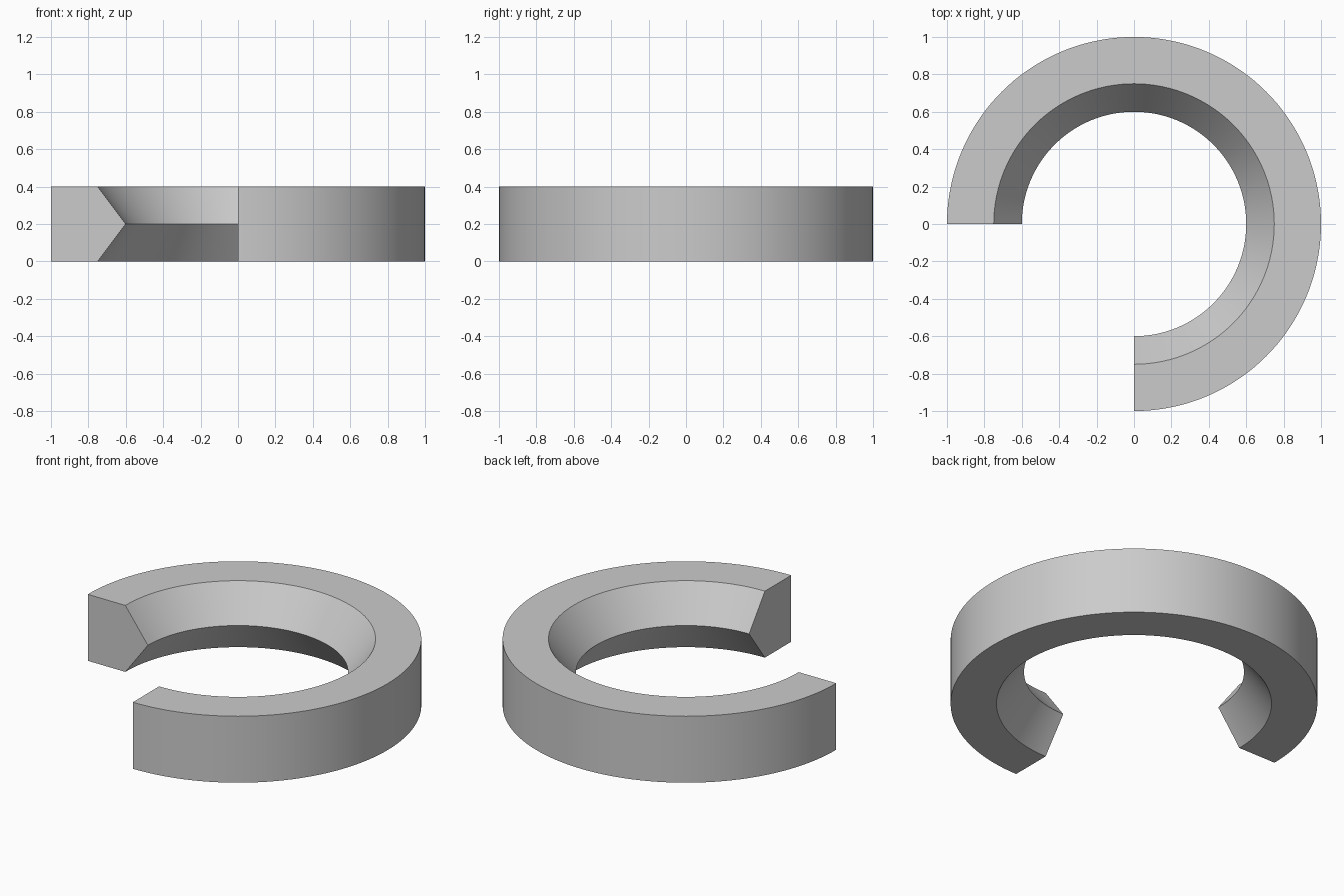
import bpy
import bmesh
from math import radians, cos, sin

# Remove the default object
cube = bpy.data.objects.get("Cube")
if cube:
    bpy.data.objects.remove(cube, do_unlink=True)

# Plain grey material
grey = bpy.data.materials.new("plain_grey")
grey.use_nodes = True
colour = (0.6, 0.6, 0.6, 1.0)
grey.diffuse_color = colour
grey.node_tree.nodes["Principled BSDF"].inputs["Base Color"].default_value = colour

# Cross-section (radius, height): square outside, pointed inside
PROFILE = [(1.0, 0.0), (1.0, 0.4), (0.75, 0.4), (0.6, 0.2), (0.75, 0.0)]
START, SWEEP, STEPS = radians(-90), radians(270), 108

# Sweep the section through three quarters of a turn
bm = bmesh.new()
rings = []
for i in range(STEPS + 1):
    a = START + SWEEP * i / STEPS
    rings.append([bm.verts.new((r * cos(a), r * sin(a), z)) for r, z in PROFILE])

for near, far in zip(rings, rings[1:]):
    for j in range(len(PROFILE)):
        k = (j + 1) % len(PROFILE)
        bm.faces.new((near[j], far[j], far[k], near[k]))

# Flat end caps
bm.faces.new(rings[0])
bm.faces.new(reversed(rings[-1]))
bmesh.ops.recalc_face_normals(bm, faces=bm.faces[:])

mesh = bpy.data.meshes.new("open_ring")
bm.to_mesh(mesh)
bm.free()
mesh.materials.append(grey)
ring = bpy.data.objects.new("open_ring", mesh)
bpy.context.collection.objects.link(ring)

# Smooth round walls with crisp rims
bpy.ops.object.select_all(action="DESELECT")
ring.select_set(True)
bpy.context.view_layer.objects.active = ring
bpy.ops.object.shade_smooth_by_angle(angle=radians(30))
